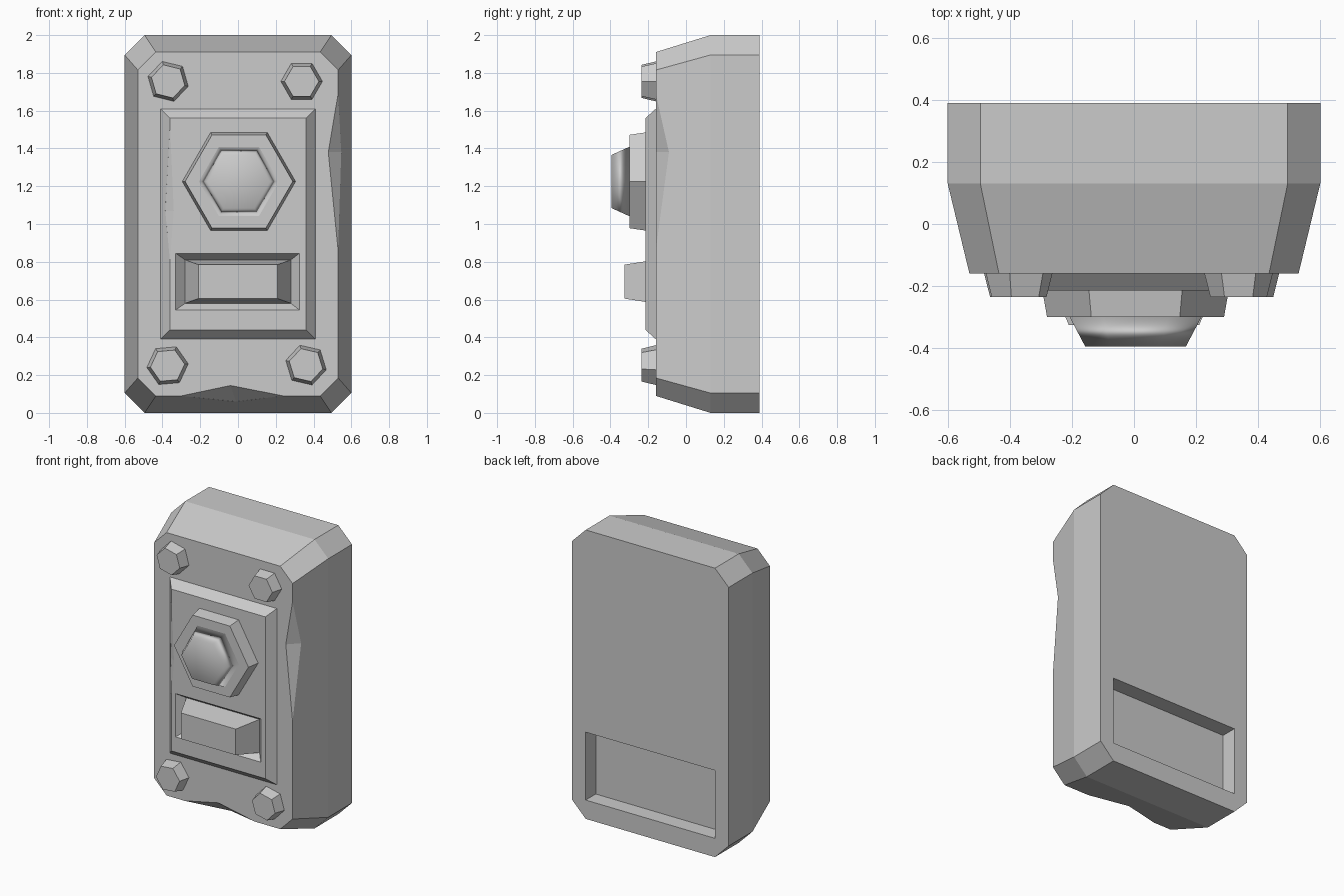
import bpy
import bmesh
import math

cube = bpy.data.objects.get("Cube")
if cube:
    bpy.data.objects.remove(cube, do_unlink=True)

grey = bpy.data.materials.new("stone grey")
grey.use_nodes = True
GREY = (0.6, 0.6, 0.6, 1)
grey.diffuse_color = GREY
grey.node_tree.nodes["Principled BSDF"].inputs["Base Color"].default_value = GREY


def finish(name, bm):
    bmesh.ops.recalc_face_normals(bm, faces=bm.faces)
    mesh = bpy.data.meshes.new(name)
    bm.to_mesh(mesh)
    bm.free()
    mesh.materials.append(grey)
    obj = bpy.data.objects.new(name, mesh)
    bpy.context.collection.objects.link(obj)
    return obj


def loft(name, rings):
    """Join outlines, each (y, [(x, z), ...]), into a closed solid."""
    bm = bmesh.new()
    loops = [[bm.verts.new((x, y, z)) for x, z in pts] for y, pts in rings]
    n = len(loops[0])
    for a, b in zip(loops, loops[1:]):
        for i in range(n):
            j = (i + 1) % n
            bm.faces.new((a[i], a[j], b[j], b[i]))
    bm.faces.new(loops[0])
    bm.faces.new(loops[-1])
    return finish(name, bm)


def hull(name, points):
    bm = bmesh.new()
    for p in points:
        bm.verts.new(p)
    bmesh.ops.convex_hull(bm, input=bm.verts)
    return finish(name, bm)


def cut(target, cutter):
    mod = target.modifiers.new("cut", "BOOLEAN")
    mod.operation = "DIFFERENCE"
    mod.solver = "EXACT"
    mod.object = cutter
    bpy.context.view_layer.objects.active = target
    bpy.ops.object.modifier_apply(modifier=mod.name)
    bpy.data.objects.remove(cutter, do_unlink=True)


def rect(x0, x1, z0, z1):
    return [(x0, z0), (x1, z0), (x1, z1), (x0, z1)]


def octagon(w, h, c):
    quarter = [(w, h - c), (w - c, h)]
    right = [(x, -z) for x, z in quarter[::-1]] + quarter
    return [(x, 1 + z) for x, z in right + [(-x, z) for x, z in right[::-1]]]


def hexagon(x, z, r, turn=0):
    angles = [math.radians(turn + 60 * i) for i in range(6)]
    return [(x + r * math.cos(a), z + r * math.sin(a)) for a in angles]


# Body with a bevelled front
FRONT, PLATE = -0.16, -0.215
full = octagon(0.6, 1, 0.105)
body = loft("body", [(0.39, full), (0.13, full), (FRONT, octagon(0.53, 0.91, 0.095))])

# Chips in the right and lower front edges
cut(body, hull("side_chip", [(0.53, FRONT, 1.69), (0.53, FRONT, 0.86),
                             (0.478, FRONT, 1.38), (0.547, -0.09, 1.38), (0.7, -0.4, 1.38)]))
cut(body, hull("lower_chip", [(-0.3, FRONT, 0.09), (0.24, FRONT, 0.09),
                              (-0.04, FRONT, 0.145), (-0.01, -0.06, 0.06), (-0.04, -0.4, -0.1)]))

# Rear compartment
hollow = rect(-0.495, 0.495, 0.13, 0.6)
cut(body, loft("rear_hollow", [(0.5, hollow), (0.28, hollow)]))

# Front panel with a sunken button well and a chipped left edge
panel = loft("panel", [(FRONT, rect(-0.41, 0.41, 0.39, 1.61)),
                       (PLATE, rect(-0.36, 0.36, 0.44, 1.56))])
cut(panel, loft("button_well", [(PLATE - 0.05, rect(-0.38, 0.37, 0.51, 0.88)),
                                (PLATE + 0.05, rect(-0.28, 0.28, 0.58, 0.81))]))
cut(panel, hull("panel_chip", [(-0.36, PLATE, 1.52), (-0.36, PLATE, 0.8),
                               (-0.34, PLATE, 1.07), (-0.385, -0.187, 1.07), (-0.45, -0.3, 1.07)]))

# Push button
loft("button", [(PLATE + 0.05, rect(-0.28, 0.28, 0.58, 0.81)),
                (-0.325, rect(-0.21, 0.21, 0.605, 0.785))])

# Six-sided knob on its base
loft("knob_base", [(PLATE, hexagon(0.005, 1.225, 0.3)), (-0.3, hexagon(0.005, 1.225, 0.285))])
knob = loft("knob", [(-0.3, hexagon(0.005, 1.225, 0.212)), (-0.395, hexagon(0.005, 1.225, 0.162))])
knob.data.shade_smooth()
knob.modifiers.new("soft_edges", "WEIGHTED_NORMAL")

# Corner bolts, each turned a little differently
bolts = {"upper_right": (-0.37, 1.755, 46), "upper_left": (0.337, 1.755, 0),
         "lower_right": (-0.373, 0.25, 5), "lower_left": (0.36, 0.253, 47)}
for place, (x, z, turn) in bolts.items():
    loft("bolt_" + place, [(FRONT, hexagon(x, z, 0.11, turn)),
                           (-0.235, hexagon(x, z, 0.091, turn))])
